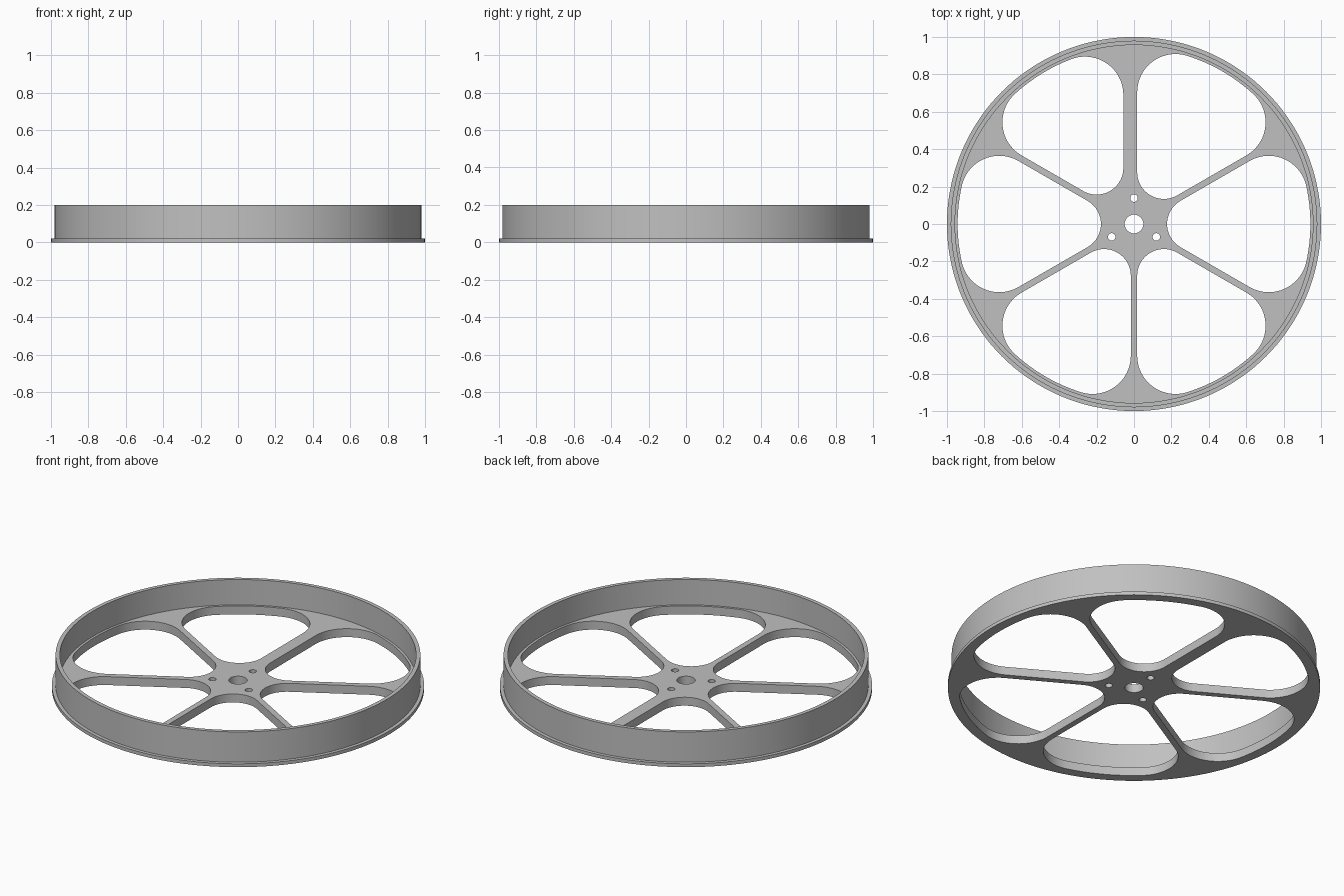
import bpy
import bmesh
from math import sin, cos, asin, radians, sqrt, pi, tau
from mathutils import Vector

cube = bpy.data.objects.get("Cube")
if cube:
    bpy.data.objects.remove(cube, do_unlink=True)

SEGMENTS = 144
PLATE_TOP = 0.05
WALL_IN, WALL_OUT, FLANGE = 0.957, 0.98, 1.0
WINDOW_R = 0.943
INNER_FILLET, OUTER_FILLET = 0.143, 0.205
THIN, THICK = 0.017, 0.057


def polar(angle, radius=1.0):
    return Vector((cos(angle), sin(angle))) * radius


def arc(centre, radius, start, end, steps):
    return [centre + polar(start + (end - start) * i / steps, radius)
            for i in range(steps + 1)]


def circle(centre, radius, steps):
    return arc(centre, radius, 0, tau, steps)[:-1]


def window(a0, a1, half0, half1):
    """Rounded opening between two spokes, counter-clockwise."""
    n0, n1 = polar(a0 + pi / 2), polar(a1 - pi / 2)
    # Inner fillet centre: tangent to both spoke edges
    k0, k1 = half0 + INNER_FILLET, half1 + INNER_FILLET
    det = n0.x * n1.y - n0.y * n1.x
    hub = Vector((k0 * n1.y - k1 * n0.y, k1 * n0.x - k0 * n1.x)) / det
    # Outer fillet centres: tangent to a spoke edge and the outer arc
    reach = WINDOW_R - OUTER_FILLET
    p0 = a0 + asin((half0 + OUTER_FILLET) / reach)
    p1 = a1 - asin((half1 + OUTER_FILLET) / reach)
    pts = arc(hub, INNER_FILLET, a1 + pi / 2, a0 + pi * 1.5, 20)
    pts += arc(polar(p0, reach), OUTER_FILLET, a0 - pi / 2, p0, 20)
    pts += arc(Vector((0, 0)), WINDOW_R, p0, p1, 12)[1:-1]
    pts += arc(polar(p1, reach), OUTER_FILLET, p1, a1 + pi / 2, 20)
    return pts


bm = bmesh.new()


def ring(points, z):
    return [bm.verts.new((p.x, p.y, z)) for p in points]


def wall(lower, upper):
    for i in range(len(lower)):
        j = (i + 1) % len(lower)
        bm.faces.new((lower[i], lower[j], upper[j], upper[i]))


# Openings: six windows, one axle hole, three bolt holes
origin = Vector((0, 0))
openings = [circle(origin, 0.05, 40)]
openings += [circle(polar(radians(a), 0.138), 0.02, 24) for a in (90, 210, 330)]
for a in range(-30, 330, 60):
    half = THICK if a == 90 else THIN
    openings.append(window(radians(a), radians(a + 60), half, THIN))

# Spoke plate: filled bottom and top outlines
outlines = [circle(origin, WALL_IN, SEGMENTS)] + openings
layers = []
for z in (0, PLATE_TOP):
    rings = [ring(points, z) for points in outlines]
    edges = [bm.edges.new((r[i - 1], r[i])) for r in rings for i in range(len(r))]
    bmesh.ops.triangle_fill(bm, use_beauty=True, use_dissolve=False,
                            edges=edges, normal=(0, 0, 1))
    layers.append(rings)
for lower, upper in zip(layers[0][1:], layers[1][1:]):
    wall(lower, upper)

# Rim: flange and tall wall swept from the plate bottom to the plate top
profile = [(FLANGE, 0), (FLANGE, 0.02), (WALL_OUT, 0.02),
           (WALL_OUT, 0.2), (WALL_IN, 0.2)]
rings = [layers[0][0]]
rings += [ring(circle(origin, r, SEGMENTS), z) for r, z in profile]
rings.append(layers[1][0])
for lower, upper in zip(rings, rings[1:]):
    wall(lower, upper)

bmesh.ops.recalc_face_normals(bm, faces=bm.faces[:])
mesh = bpy.data.meshes.new("spoked_wheel")
bm.to_mesh(mesh)
bm.free()
wheel = bpy.data.objects.new("spoked_wheel", mesh)
bpy.context.collection.objects.link(wheel)

# Plain grey metal
grey = bpy.data.materials.new("light_grey")
grey.use_nodes = True
colour = (0.53, 0.53, 0.53, 1)
grey.diffuse_color = colour
grey.node_tree.nodes["Principled BSDF"].inputs["Base Color"].default_value = colour
mesh.materials.append(grey)

bpy.ops.object.select_all(action="DESELECT")
wheel.select_set(True)
bpy.context.view_layer.objects.active = wheel
bpy.ops.object.shade_smooth_by_angle(angle=radians(30))
